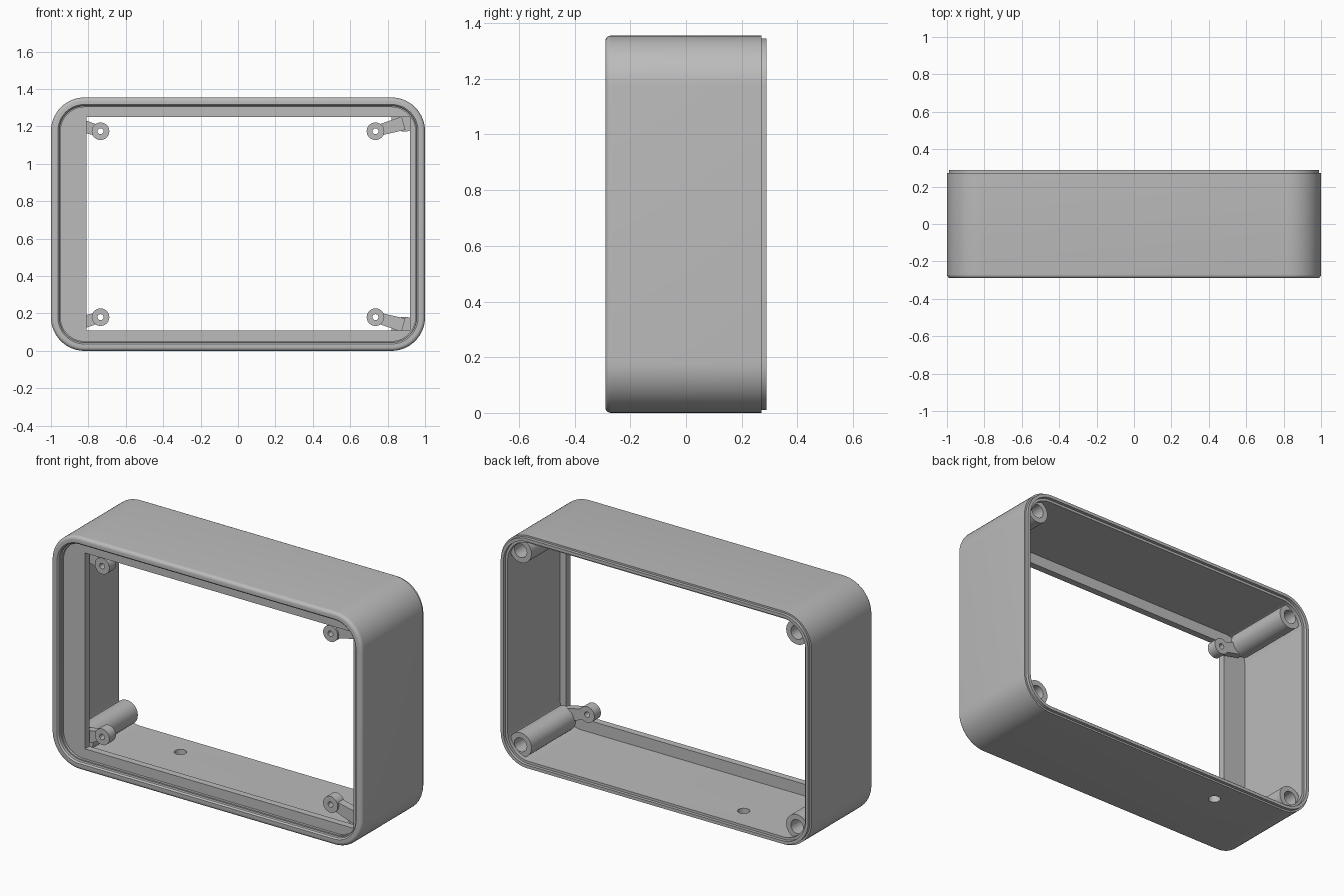
import bpy, bmesh, math
from mathutils import Vector

old = bpy.data.objects.get("Cube")
if old:
    bpy.data.objects.remove(old, do_unlink=True)

grey = bpy.data.materials.new("light_grey")
grey.use_nodes = True
colour = (0.5, 0.5, 0.5, 1)
grey.diffuse_color = colour
grey.node_tree.nodes["Principled BSDF"].inputs["Base Color"].default_value = colour

WIDTH, HEIGHT, RADIUS = 2.0, 1.355, 0.18
MID = HEIGHT / 2


def make(name, bm):
    bmesh.ops.recalc_face_normals(bm, faces=bm.faces)
    mesh = bpy.data.meshes.new(name)
    bm.to_mesh(mesh)
    bm.free()
    ob = bpy.data.objects.new(name, mesh)
    bpy.context.collection.objects.link(ob)
    mesh.materials.append(grey)
    return ob


def prism(name, points, y0, y1):
    """Extrude an (x, z) outline along y."""
    bm = bmesh.new()
    front, back = ([bm.verts.new((x, y, z)) for x, z in points] for y in (y0, y1))
    bm.faces.new(front)
    bm.faces.new(back)
    for i in range(len(points)):
        j = (i + 1) % len(points)
        bm.faces.new((front[i], front[j], back[j], back[i]))
    return make(name, bm)


def circle(x, z, r, n=40):
    return [(x + r * math.cos(math.tau * i / n), z + r * math.sin(math.tau * i / n))
            for i in range(n)]


def cut(ob, cutter):
    cutter.hide_render = True
    mod = ob.modifiers.new("cut", "BOOLEAN")
    mod.operation = "DIFFERENCE"
    mod.solver = "EXACT"
    mod.object = cutter
    bpy.context.view_layer.objects.active = ob
    bpy.ops.object.modifier_apply(modifier=mod.name)
    bpy.data.objects.remove(cutter, do_unlink=True)


def smooth(ob):
    bpy.ops.object.select_all(action="DESELECT")
    ob.select_set(True)
    bpy.context.view_layer.objects.active = ob
    bpy.ops.object.shade_smooth_by_angle(angle=math.radians(30))


def rounded_loop(inset, steps=14):
    """Rounded rectangle outline, moved inwards by inset."""
    pts = []
    r = RADIUS - inset
    for k, (sx, sz) in enumerate(((1, 1), (-1, 1), (-1, -1), (1, -1))):
        cx, cz = sx * (WIDTH / 2 - RADIUS), MID + sz * (MID - RADIUS)
        for i in range(steps + 1):
            a = math.pi / 2 * (k + i / steps)
            pts.append((cx + r * math.cos(a), cz + r * math.sin(a)))
    return pts


# Shell: section of (inset, y) from the bezel front, round the rim, to the bezel back
section = [(0.052, -0.25), (0.052, -0.265), (0.045, -0.265), (0.045, -0.282), (0.037, -0.29)]
section += [(0.02 - 0.02 * math.sin(a), -0.27 - 0.02 * math.cos(a))
            for a in (math.pi / 2 * i / 6 for i in range(7))]
section += [(0, 0.272), (0.01, 0.272), (0.01, 0.29), (0.028, 0.29),
            (0.028, 0.272), (0.042, 0.272), (0.042, -0.21)]
bm = bmesh.new()
loops = [[bm.verts.new((x, y, z)) for x, z in rounded_loop(inset)] for inset, y in section]
for a, b in zip(loops, loops[1:]):
    for i in range(len(a)):
        j = (i + 1) % len(a)
        bm.faces.new((a[i], a[j], b[j], b[i]))
bm.faces.new(loops[0])
bm.faces.new(loops[-1])
shell = make("shell", bm)

# Window opening, set off to one side
cut(shell, prism("window_cutter", [(-0.81, 0.11), (0.92, 0.11), (0.92, 1.25), (-0.81, 1.25)],
                 -0.28, -0.15))

# Small hole through the bottom wall
bpy.ops.mesh.primitive_cylinder_add(vertices=32, radius=0.033, depth=0.15,
                                    location=(-0.46, 0.127, 0.02))
cut(shell, bpy.context.object)
smooth(shell)

# Screw posts with clip arms in the four corners
for sx, side in ((1, "left"), (-1, "right")):
    for sz, level in ((1, "upper"), (-1, "lower")):
        tag = f"{level}_{side}"
        px, pz = sx * 0.89, MID + sz * 0.565
        post = prism("post_" + tag, circle(px, pz, 0.07), -0.16, 0.25)
        cut(post, prism("post_cutter", circle(px, pz, 0.04), -0.02, 0.3))
        smooth(post)

        tip = Vector((sx * 0.735, MID + sz * 0.497))
        boss = prism("boss_" + tag, circle(*tip, 0.047), -0.2, -0.14)
        cut(boss, prism("boss_cutter", circle(*tip, 0.016, 20), -0.3, 0))
        smooth(boss)

        root = Vector((sx * 0.885, MID + sz * 0.54))
        along = (root - tip).normalized()
        across = Vector((-along.y, along.x))
        start = tip + along * 0.032
        prism("arm_" + tag, [start + across * 0.03, root + across * 0.037,
                             root - across * 0.037, start - across * 0.03], -0.19, -0.145)
